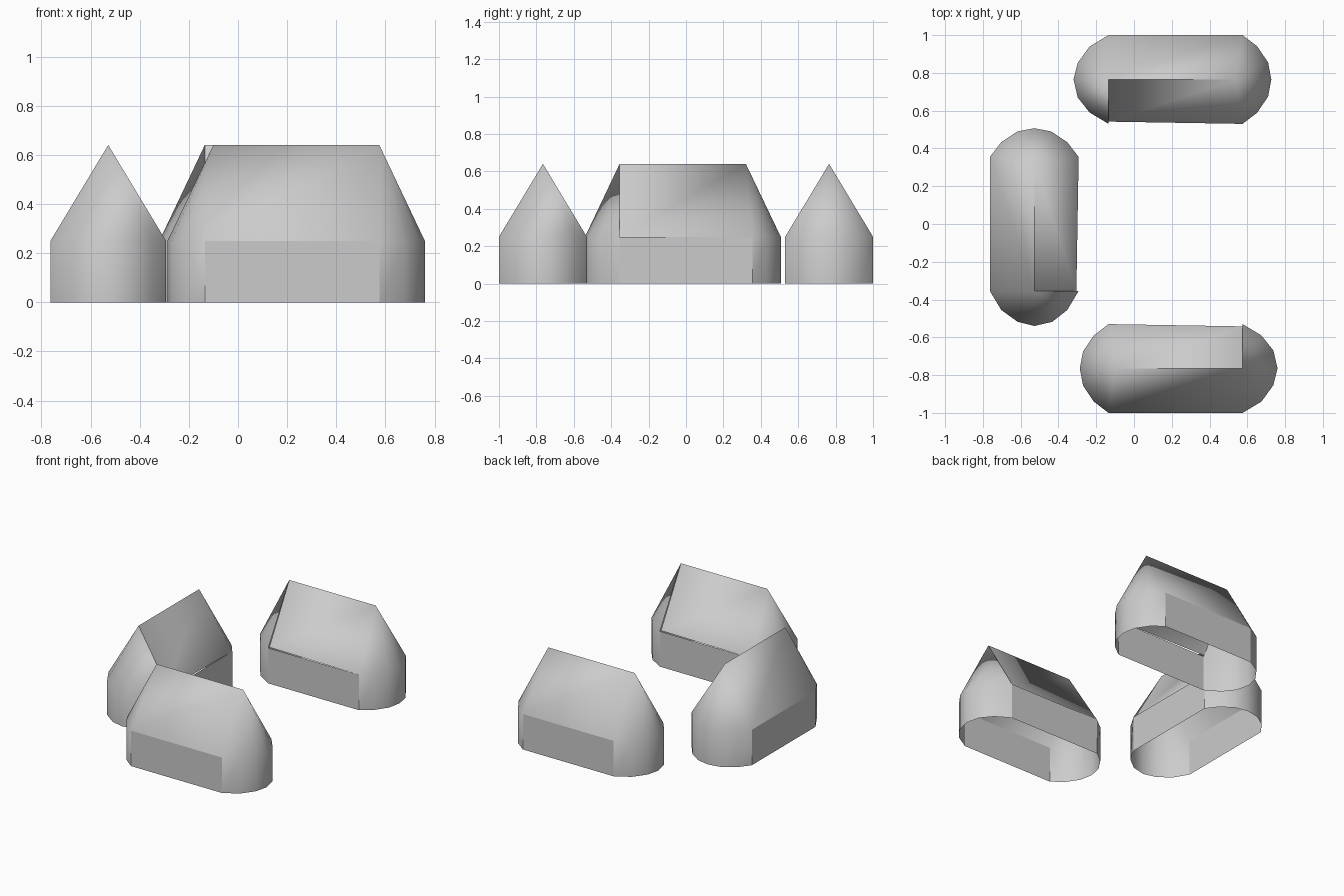
import bpy, bmesh
from math import radians

if "Cube" in bpy.data.objects:
    bpy.data.objects.remove(bpy.data.objects["Cube"])

EAVE, RIDGE, HALF_W, HALF_L = 0.25, 0.64, 0.235, 0.355
GAP = 0.012   # slight set-back of the roof at one inner corner

# Rounded end outlines (distance past the straight wall, sideways offset)
LEFT_CAP = [(0, 0.235), (0.10, 0.175), (0.163, 0.088), (0.185, 0),
            (0.163, -0.095), (0.10, -0.175), (0, -0.235)]
RIGHT_CAP = [(0, -0.235), (0.078, -0.175), (0.135, -0.09), (0.152, 0),
             (0.135, 0.09), (0.078, 0.175), (0, 0.235)]


def finish(bm, name):
    mesh = bpy.data.meshes.new(name)
    bm.to_mesh(mesh)
    bm.free()
    return mesh


def shell_mesh():
    """Rounded end walls and the hipped roof, open underneath."""
    bm = bmesh.new()
    apexes, eaves = [], []
    for sign, cap, apex_x in ((-1, LEFT_CAP, -HALF_L), (1, RIGHT_CAP, HALF_L - 0.035)):
        pts = [(sign * (HALF_L + d), y) for d, y in cap]
        low = [bm.verts.new((x, y, 0)) for x, y in pts]
        high = [bm.verts.new((x, y, EAVE)) for x, y in pts]
        apex = bm.verts.new((apex_x, 0, RIDGE))
        for i in range(len(pts) - 1):
            bm.faces.new((low[i], low[i + 1], high[i + 1], high[i]))
            bm.faces.new((high[i], high[i + 1], apex))
        apexes.append(apex)
        eaves.append(high)
    # Straight roof slopes; the inner one leaves a thin wedge gap over the wall
    inner = bm.verts.new((-HALF_L, -HALF_W + GAP, EAVE))
    bm.faces.new((inner, eaves[1][0], apexes[1], apexes[0]))
    bm.faces.new((eaves[1][-1], eaves[0][0], apexes[0], apexes[1]))
    for f in bm.faces:
        f.smooth = True
    return finish(bm, "hut_shell")


def panel_mesh():
    """Flat straight walls on both long sides."""
    bm = bmesh.new()
    for s in (1, -1):
        bm.faces.new([bm.verts.new((s * x, -s * HALF_W, z)) for x, z in
                      ((-HALF_L, 0), (HALF_L, 0), (HALF_L, EAVE), (-HALF_L, EAVE))])
    return finish(bm, "hut_side_walls")


# Three identical huts around a court
shell, panels = shell_mesh(), panel_mesh()
for label, x, y, turn in (("back", 0.22, 0.765, 0),
                          ("left", -0.528, 0, 90),
                          ("front", 0.22, -0.765, 180)):
    for part, mesh in (("shell", shell), ("side_walls", panels)):
        ob = bpy.data.objects.new(f"{label}_hut_{part}", mesh)
        ob.location = (x, y, 0)
        ob.rotation_euler.z = radians(turn)
        bpy.context.collection.objects.link(ob)

# Keep the ridge crisp while the ends stay smooth
shell_ob = bpy.data.objects["back_hut_shell"]
shell.set_sharp_from_angle(angle=radians(45))
